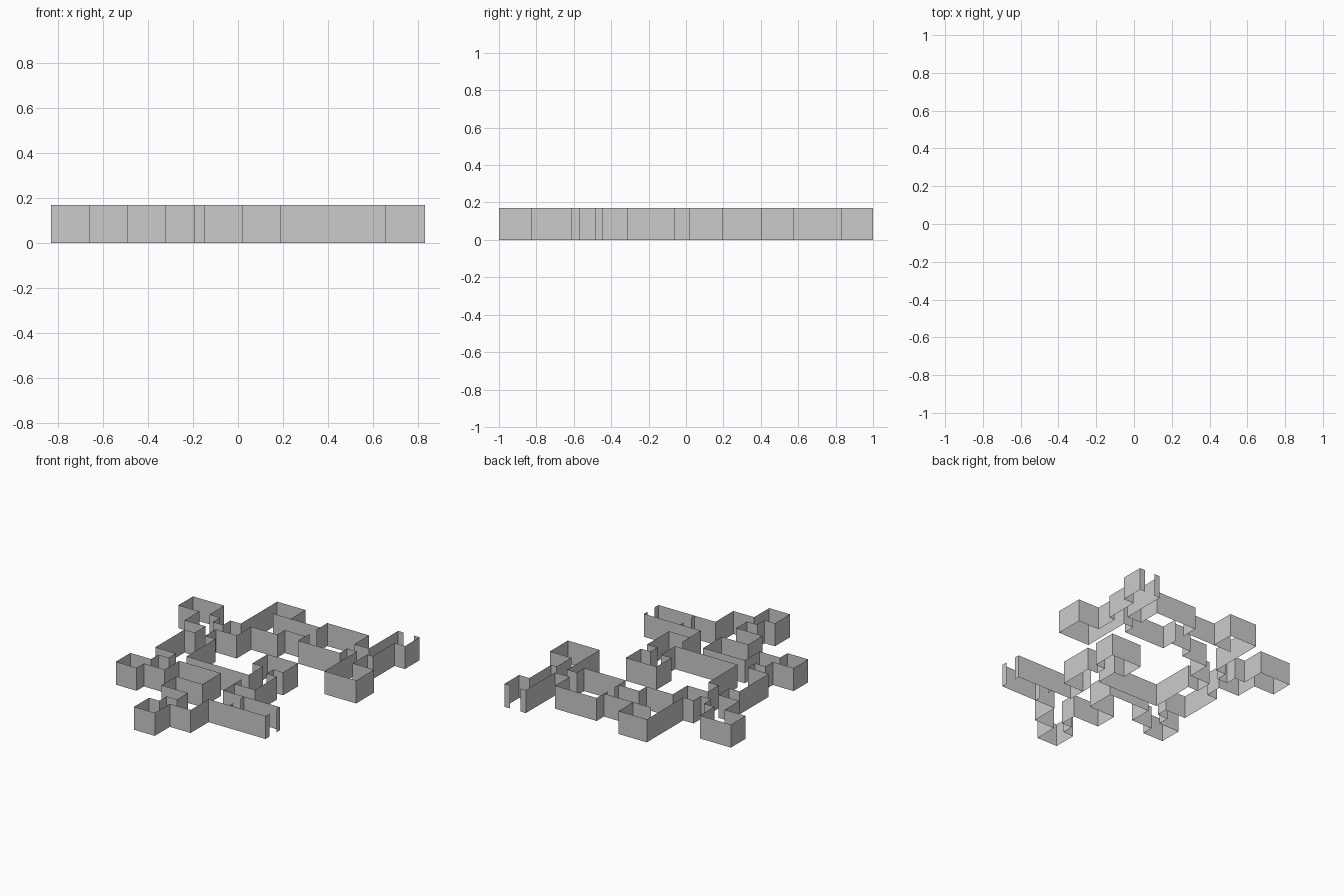
import bpy, bmesh

HEIGHT = 0.17


def wall(name, *points):
    """Thin upright wall following a plan polyline."""
    bm = bmesh.new()
    low = [bm.verts.new((x, y, 0)) for x, y in points]
    high = [bm.verts.new((x, y, HEIGHT)) for x, y in points]
    for i in range(len(points) - 1):
        bm.faces.new((low[i], low[i + 1], high[i + 1], high[i]))
    mesh = bpy.data.meshes.new(name)
    bm.to_mesh(mesh)
    bm.free()
    ob = bpy.data.objects.new(name, mesh)
    bpy.context.collection.objects.link(ob)


# Long western outline: north-west rooms
wall("northwest_outer_wall", (-.66, .32), (-.66, .49), (-.83, .49), (-.83, .66),
     (-.575, .66), (-.575, .49), (-.49, .49), (-.49, .405), (-.405, .405),
     (-.405, .49), (-.32, .49), (-.32, .915), (-.09, .915), (-.09, .745))
# West rooms and south-west corner room
wall("west_outer_wall", (-.66, .32), (-.49, .32), (-.49, .195), (-.575, .195),
     (-.575, -.145), (-.405, -.145), (-.405, -.23), (-.49, -.23), (-.49, -.315),
     (-.66, -.315), (-.66, -.485), (-.49, -.485), (-.49, -.4), (-.32, -.4),
     (-.32, -.23), (.02, -.23), (.02, -.445))
# South hall and southern room
wall("south_outer_wall", (.02, -.445), (-.195, -.445), (-.195, -.615),
     (.02, -.615), (.02, -.74), (-.065, -.74), (-.065, -.825), (-.15, -.825),
     (-.15, -1), (.02, -1), (.02, -.825), (.19, -.825), (.19, -.615),
     (.655, -.615), (.655, -.57))
# South-east exit hall, upper side
wall("exit_hall_wall", (.655, -.485), (.655, -.445), (.19, -.445), (.19, -.23))
# Door jambs inside the exit hall
wall("hall_jamb_south", (.36, -.615), (.36, -.57))
wall("hall_jamb_north", (.36, -.485), (.36, -.445))
# East-central rooms
wall("central_room_wall", (.19, -.315), (.36, -.315), (.36, -.06), (.275, -.06),
     (.275, .02), (.355, .02), (.355, .195), (.105, .195), (.105, .02), (.19, .02))
# Inner outline around the courtyard
wall("inner_wall", (.19, .02), (.19, -.145), (-.32, -.145), (-.32, .195),
     (-.405, .195), (-.405, .32), (-.235, .32), (-.235, .49), (-.02, .49),
     (-.02, .575), (.15, .575))
# North hall upper side
wall("north_hall_wall", (-.235, .745), (-.09, .745), (.15, .745))
# North-east room, upper side, up to the north exit
wall("northeast_outer_wall", (.15, .705), (.15, .83), (.49, .83), (.49, .66),
     (.61, .66), (.61, 1), (.655, 1))
# North-east room, lower side, and the east rooms
wall("east_outer_wall", (.15, .62), (.15, .49), (.49, .49), (.49, .575),
     (.57, .575), (.57, .195), (.83, .195), (.83, .405), (.655, .405),
     (.655, .575), (.7, .575), (.7, .83), (.785, .83), (.785, 1), (.74, 1))
